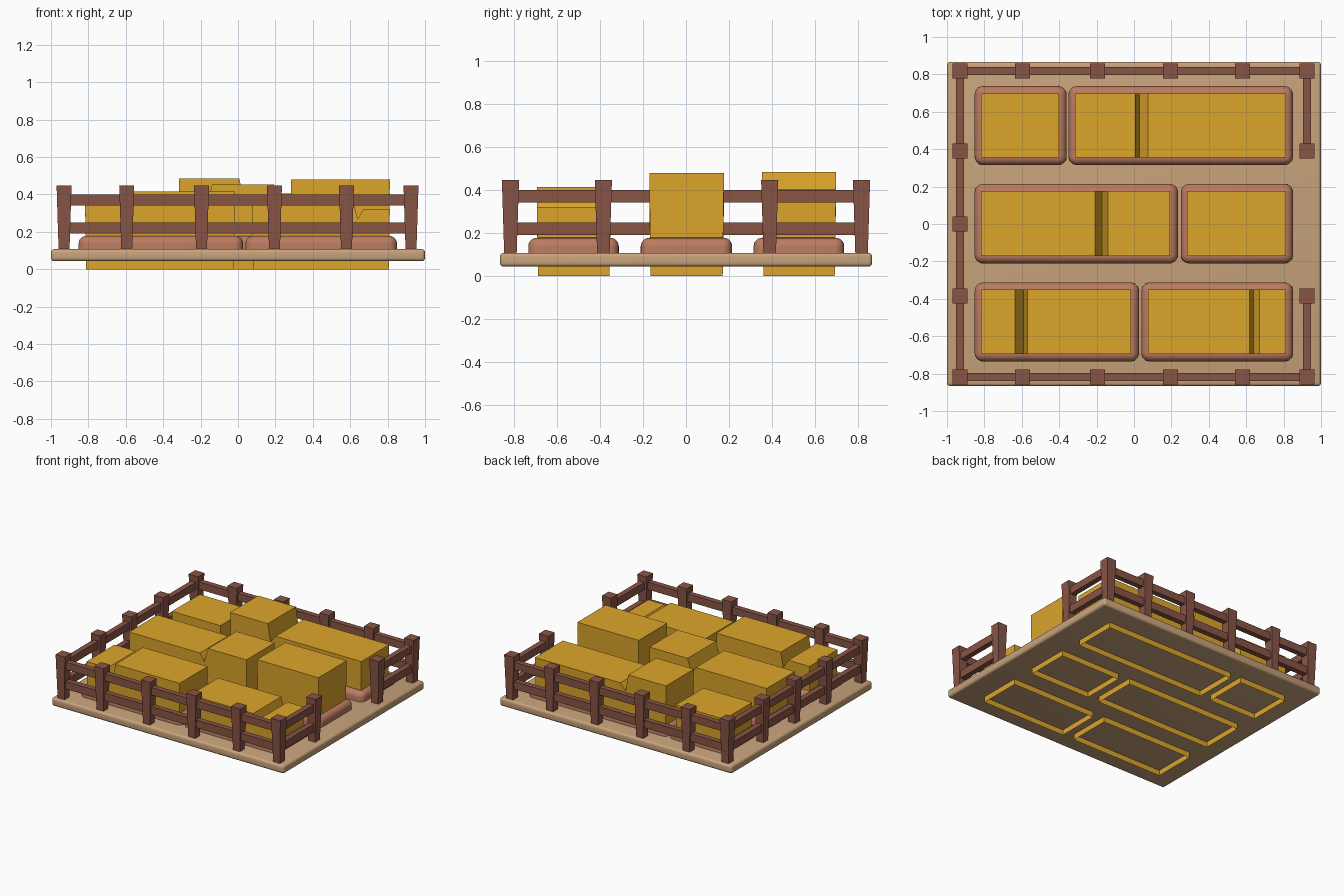
import bpy, bmesh

if "Cube" in bpy.data.objects:
    bpy.data.objects.remove(bpy.data.objects["Cube"])


def material(name, rgb):
    m = bpy.data.materials.new(name)
    m.diffuse_color = (*rgb, 1)
    m.use_nodes = True
    m.node_tree.nodes["Principled BSDF"].inputs["Base Color"].default_value = m.diffuse_color
    return m


TAN = material("dry_ground", (0.58, 0.37, 0.20))
SOIL = material("tilled_soil", (0.50, 0.20, 0.12))
WHEAT = material("wheat", (0.72, 0.38, 0.024))
WOOD = material("fence_wood", (0.25, 0.09, 0.06))


def finish(name, bm, mat, smooth=False):
    bmesh.ops.recalc_face_normals(bm, faces=bm.faces)
    me = bpy.data.meshes.new(name)
    bm.to_mesh(me)
    bm.free()
    me.materials.append(mat)
    ob = bpy.data.objects.new(name, me)
    bpy.context.collection.objects.link(ob)
    if smooth:
        bpy.ops.object.select_all(action='DESELECT')
        ob.select_set(True)
        bpy.context.view_layer.objects.active = ob
        bpy.ops.object.shade_smooth_by_angle(angle=0.7)
    return ob


def add_box(bm, x0, x1, y0, y1, z0, z1, taper=0.0):
    """Box into bm; the bottom is narrower by taper on every side."""
    verts = bmesh.ops.create_cube(bm, size=1)["verts"]
    for v in verts:
        low = v.co.z < 0
        t = taper if low else 0
        v.co.x = x0 + t if v.co.x < 0 else x1 - t
        v.co.y = y0 + t if v.co.y < 0 else y1 - t
        v.co.z = z0 if low else z1
    return verts


def bevel(bm, edges, width, segments):
    bmesh.ops.bevel(bm, geom=edges, offset=width, segments=segments,
                    profile=0.5, affect='EDGES')


# Ground slab with rounded rim
bm = bmesh.new()
add_box(bm, -1, 1, -0.867, 0.867, 0.043, 0.108)
bevel(bm, bm.edges[:], 0.018, 4)
finish("ground_slab", bm, TAN, True)


# Soil beds: rounded corners and pillowed top edge
def soil_bed(name, x0, x1, y0, y1):
    bm = bmesh.new()
    add_box(bm, x0, x1, y0, y1, 0.09, 0.178)
    bevel(bm, [e for e in bm.edges
               if abs(e.verts[0].co.z - e.verts[1].co.z) > 0.05], 0.045, 5)
    bevel(bm, [e for e in bm.edges
               if all(v.co.z > 0.17 for v in e.verts)], 0.04, 5)
    finish(name, bm, SOIL, True)


# Crop blocks: stepped profile with a V notch, open underneath
def crop(name, profile, y0, y1):
    bm = bmesh.new()
    xa, xb = profile[0][0], profile[-1][0]
    pts = [(xa + 0.006, 0)] + profile + [(xb - 0.006, 0)]
    rows = []
    for y, s in ((y0, 1), (y1, -1)):
        rows.append([bm.verts.new((x, y + (0.006 * s if z == 0 else 0), z))
                     for x, z in pts])
    a, b = rows
    bm.faces.new(a)
    bm.faces.new(b)
    for i in range(len(pts) - 1):
        bm.faces.new((a[i], a[i + 1], b[i + 1], b[i]))
    finish(name, bm, WHEAT)


# row: bed y range; beds: x range, and crop profile (x, z) along the top
ROWS = [
    ("back", 0.315, 0.737, [
        (-0.852, -0.36, [(-0.818, 0.36), (-0.40, 0.36)]),
        (-0.35, 0.85, [(-0.316, 0.485), (0.008, 0.485), (0.03, 0.35),
                       (0.075, 0.405), (0.812, 0.405)])]),
    ("middle", -0.211, 0.215, [
        (-0.852, 0.235, [(-0.818, 0.40), (-0.208, 0.40), (-0.172, 0.34),
                         (-0.138, 0.453), (0.192, 0.453)]),
        (0.25, 0.85, [(0.283, 0.48), (0.812, 0.48)])]),
    ("front", -0.735, -0.313, [
        (-0.852, 0.027, [(-0.818, 0.37), (-0.636, 0.37), (-0.59, 0.30),
                         (-0.57, 0.415), (-0.016, 0.415)]),
        (0.04, 0.85, [(0.075, 0.35), (0.618, 0.35), (0.64, 0.27),
                      (0.672, 0.322), (0.812, 0.322)])]),
]
for row, y0, y1, beds in ROWS:
    for side, (x0, x1, prof) in zip(("left", "right"), beds):
        soil_bed(f"{row}_{side}_soil_bed", x0, x1, y0, y1)
        crop(f"{row}_{side}_crop", prof, y0 + 0.04, y1 - 0.038)

# Fence posts, wider at the top
XL, XR, YF = -0.93, 0.925, 0.818
POSTS = [(x, s * YF) for s in (-1, 1) for x in (XL, -0.595, -0.195, 0.195, 0.58, XR)]
POSTS += [(XL, y) for y in (-0.385, 0, 0.39)] + [(XR, y) for y in (-0.385, 0.39)]
bm = bmesh.new()
for x, y in POSTS:
    add_box(bm, x - 0.04, x + 0.04, y - 0.04, y + 0.04, 0.1, 0.447, 0.011)
finish("fence_posts", bm, WOOD)

# Fence rails, with an entrance gap on the right side
bm = bmesh.new()
H = 0.021
for z0, z1 in ((0.19, 0.25), (0.342, 0.4)):
    for y in (-YF, YF):
        add_box(bm, XL, XR, y - H, y + H, z0, z1)
    add_box(bm, XL - H, XL + H, -YF, YF, z0, z1)
    add_box(bm, XR - H, XR + H, -YF, -0.385, z0, z1)
    add_box(bm, XR - H, XR + H, 0.39, YF, z0, z1)
finish("fence_rails", bm, WOOD)
